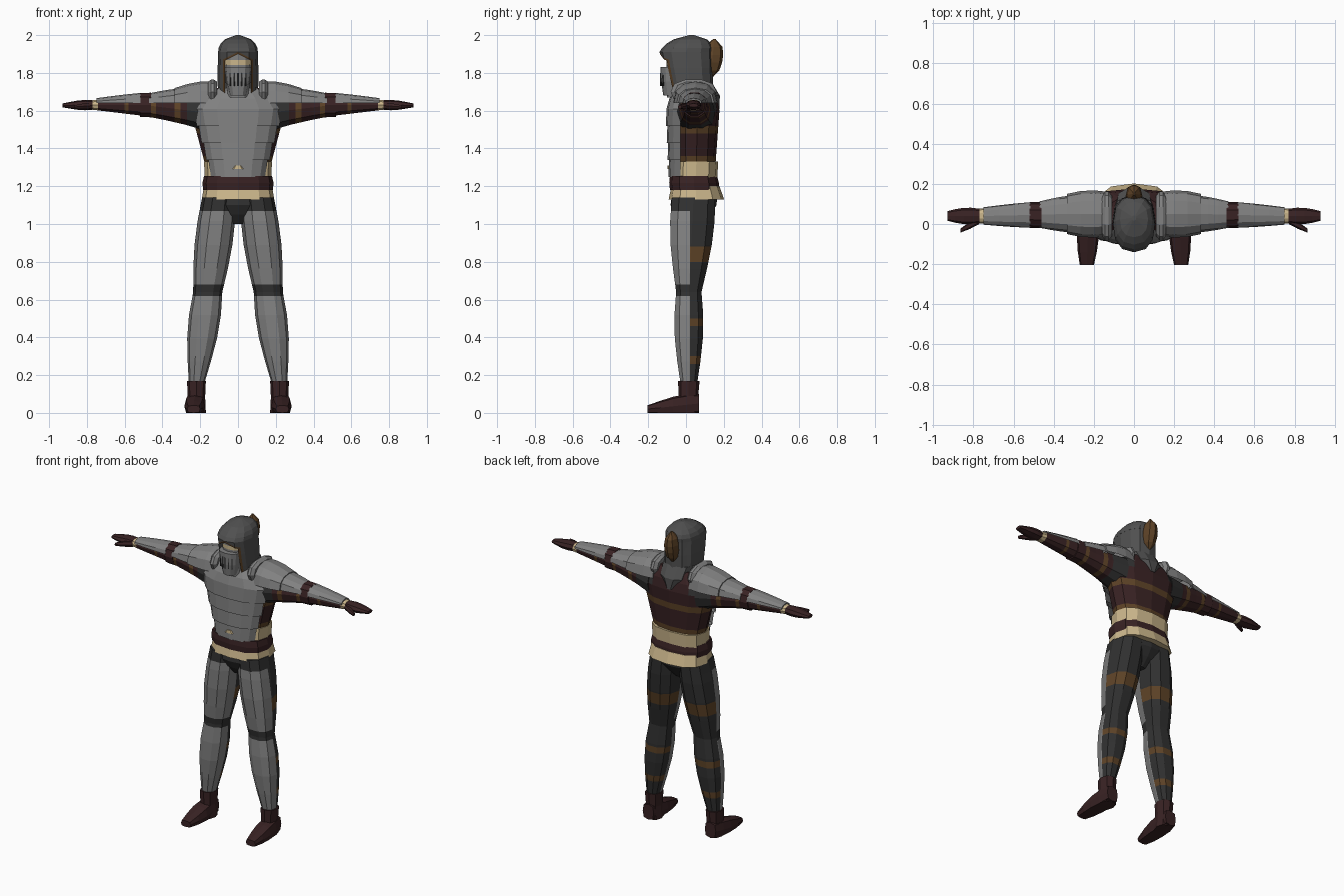
import bpy, bmesh, math
from mathutils import Vector

cube = bpy.data.objects.get("Cube")
if cube:
    bpy.data.objects.remove(cube, do_unlink=True)

PALETTE = {
    "steel": (.22, .22, .22),
    "hood_grey": (.08, .08, .08),
    "charcoal": (.03, .03, .03),
    "maroon": (.04, .016, .017),
    "brown": (.11, .055, .02),
    "cream": (.6, .47, .26),
}
MATERIALS = {}
for colour_name, rgb in PALETTE.items():
    material = bpy.data.materials.new(colour_name)
    material.use_nodes = True
    material.diffuse_color = (*rgb, 1)
    shader = material.node_tree.nodes["Principled BSDF"]
    shader.inputs["Base Color"].default_value = material.diffuse_color
    shader.inputs["Roughness"].default_value = .8
    MATERIALS[colour_name] = material

X, Y, Z = (Vector(row) for row in ((1, 0, 0), (0, 1, 0), (0, 0, 1)))


# Length profiles, scaling the section along a part
def straight(t):
    return 1


def swell(amount):
    return lambda t: 1 + amount * math.sin(math.pi * t)


def dome(t):
    return math.sqrt(1.01 - t * t)


def egg(t):
    return dome(2 * t - 1)


def signed_power(value, exponent):
    return math.copysign(abs(value) ** exponent, value)


def tube(name, axis, start, end, paint, profile=straight, steps=1, sides=8,
         square=.85, cuts=(), stripes=(), band=.02, mirror=False):
    """Loft between two (centre, radii) sections that lie across the axis.
    Paint is a colour or a rule on face centres, where None removes the face.
    Stripes are brown bands along the axis on everything except steel."""
    across, upward = [d for d in (X, Y, Z) if d != axis]
    (centre_a, radii_a), (centre_b, radii_b) = [
        (Vector(centre), Vector(radii)) for centre, radii in (start, end)]
    bm = bmesh.new()
    loops = []
    for step in range(steps + 1):
        t = step / steps
        centre = centre_a.lerp(centre_b, t)
        radii = radii_a.lerp(radii_b, t) * profile(t)
        loop = []
        for side in range(sides):
            angle = math.tau * side / sides
            point = centre + across * radii.x * signed_power(math.cos(angle), square)
            point += upward * radii.y * signed_power(math.sin(angle), square)
            point.z = max(point.z, 0)
            loop.append(bm.verts.new(point))
        loops.append(loop)
    for lower, upper in zip(loops, loops[1:]):
        for side in range(sides):
            after = (side + 1) % sides
            bm.faces.new((lower[side], lower[after], upper[after], upper[side]))
    bm.faces.new(loops[0])
    bm.faces.new(loops[-1])
    bmesh.ops.recalc_face_normals(bm, faces=bm.faces)

    # Crisp colour edges
    edges = [(axis, s + shift) for s in stripes for shift in (-band, band)]
    for normal, distance in [*cuts, *edges]:
        everything = bm.verts[:] + bm.edges[:] + bm.faces[:]
        bmesh.ops.bisect_plane(bm, geom=everything, dist=.00001, plane_no=normal,
                               plane_co=normal * distance / normal.length_squared)
    used, removed = [], []
    for face in bm.faces:
        middle = face.calc_center_median()
        colour = paint(middle) if callable(paint) else paint
        if colour is None:
            removed.append(face)
            continue
        if colour != "steel" and any(abs(middle.dot(axis) - s) < band for s in stripes):
            colour = "brown"
        if colour not in used:
            used.append(colour)
        face.material_index = used.index(colour)
    bmesh.ops.delete(bm, geom=removed, context="FACES")

    mesh = bpy.data.meshes.new(name)
    bm.to_mesh(mesh)
    bm.free()
    for colour in used:
        mesh.materials.append(MATERIALS[colour])
    part = bpy.data.objects.new(name, mesh)
    bpy.context.scene.collection.objects.link(part)
    if mirror:
        part.modifiers.new("mirror", "MIRROR")


# Torso
waist = (0, .055, 1.3), (.17, .1)
chest = (0, .06, 1.6), (.25, .117)
neck = (0, .055, 1.72), (.13, .085)
tube("torso", Z, waist, chest, "maroon", sides=12, stripes=(1.34, 1.5))
tube("upper_back", Z, chest, neck, lambda c: "charcoal" if abs(c.x) > .13 else "maroon",
     swell(.1), steps=2, sides=12, cuts=((X, -.13), (X, .13)))


# Breastplate in overlapping tiers
def front_steel(c):
    return "steel" if c.y < -.03 else None


def breast_section(z, lip=0):
    rise = z - 1.25
    return (0, .03, z), (.15 + lip + .28 * rise, .115 + lip + .05 * rise)


TIERS, TIER_HEIGHT = 4, .09
for tier in range(TIERS):
    bottom = 1.25 + tier * TIER_HEIGHT
    tube("breastplate_tier", Z, breast_section(bottom, .008), breast_section(bottom + TIER_HEIGHT),
         front_steel, sides=16, cuts=[(Y, -.03)])
tube("breastplate_top", Z, breast_section(1.61), ((0, .03, 1.72), (.13, .085)), front_steel,
     swell(.08), steps=2, sides=16, cuts=[(Y, -.03)])
tube("breastplate_point", Z, ((0, .03, 1.22), (.08, .1)), breast_section(1.25), front_steel,
     sides=16, cuts=[(Y, -.03)])

# Waist cloth, belt and skirt
tube("waist_cloth", Z, ((0, .05, 1.22), (.175, .115)), ((0, .055, 1.33), (.18, .115)), "cream", sides=12, square=.75)
tube("belt", Z, ((0, .045, 1.18), (.185, .13)), ((0, .04, 1.255), (.18, .125)), "maroon",
     swell(.03), steps=2, sides=12, square=.75)
tube("skirt", Z, ((0, .055, 1.13), (.192, .147)), ((0, .05, 1.2), (.18, .127)), "cream", sides=12, square=.75)
tube("belly_patch", Z, ((0, -.09, 1.29), (.03, .007)), ((0, -.09, 1.31), (.015, .007)), "cream")
tube("pelvis", Z, ((0, .03, 1), (.04, .05)), ((0, .045, 1.15), (.18, .12)), "charcoal", swell(.3), steps=3, sides=12)


# Legs, plated at the front
def leg_colour(c):
    plated = c.z < .62 or .68 < c.z < 1.07
    return "steel" if plated and c.y < .02 else "charcoal"


hip = (.1, .04, 1.14), (.09, .12)
knee = (.16, .015, .64), (.077, .07)
ankle = (.22, .015, .15), (.04, .045)
leg_cuts = [(Y, .02), (Z, .62), (Z, .68), (Z, 1.07)]
tube("thigh", Z, knee, hip, leg_colour, swell(.2), steps=4, sides=10, cuts=leg_cuts,
     stripes=[.84], band=.04, mirror=True)
tube("calf", Z, ankle, knee, leg_colour, swell(.35), steps=4, sides=10, cuts=leg_cuts,
     stripes=(.28, .48), mirror=True)

# Boots
tube("boot_shaft", Z, ((.22, .01, 0), (.05, .055)), ((.22, .015, .17), (.05, .057)), "maroon",
     swell(-.08), steps=2, mirror=True)
tube("boot_foot", Y, ((.225, .07, .05), (.04, .05)), ((.235, -.205, .02), (.035, .02)), "maroon",
     swell(.45), steps=4, square=.6, mirror=True)

# Arms
shoulder = (.17, .05, 1.59), (.105, .1)
elbow = (.5, .045, 1.63), (.06, .06)
wrist = (.77, .04, 1.63), (.036, .026)
tube("upper_arm", X, shoulder, elbow, lambda c: "charcoal" if c.x < .27 else "maroon", swell(-.08),
     steps=3, sides=10, cuts=[(X, .27)], stripes=(.32, .45), band=.015, mirror=True)
tube("forearm", X, elbow, wrist, lambda c: "cream" if c.x > .74 else "maroon",
     sides=10, cuts=[(X, .74)], stripes=[.59], band=.01, mirror=True)
tube("elbow_wrap", X, ((.46, .045, 1.63), (.066, .068)), ((.52, .045, 1.63), (.064, .066)), "maroon",
     sides=10, mirror=True)


# Shoulder and forearm plates
def upper_steel(c):
    return "steel" if c.z > 1.64 else None


def arm_plate(name, start, end, bulge):
    tube(name, X, start, end, upper_steel, swell(bulge), steps=3, sides=12, cuts=[(Z, 1.64)], mirror=True)


arm_plate("pauldron", ((.13, .05, 1.64), (.11, .115)), ((.335, .05, 1.64), (.1, .08)), .12)
arm_plate("upper_arm_plate", ((.32, .05, 1.64), (.092, .077)), ((.47, .047, 1.63), (.068, .062)), .03)
arm_plate("vambrace", ((.515, .045, 1.63), (.066, .064)), ((.75, .04, 1.63), (.046, .036)), .03)
tube("shoulder_collar", X, ((.11, .04, 1.7), (.1, .055)), ((.16, .04, 1.7), (.1, .055)), "steel",
     swell(.25), steps=3, sides=10, mirror=True)

# Hands
tube("hand", X, wrist, ((.93, .04, 1.628), (.024, .01)), "maroon", swell(.35), steps=4, mirror=True)
tube("thumb", X, ((.77, .02, 1.627), (.02, .018)), ((.865, -.033, 1.62), (.01, .01)), "maroon",
     swell(.2), steps=2, sides=6, mirror=True)

# Hood with a pointed face opening and brown rim
HALF_OPENING, PEAK, SLOPE, RIM = .07, 1.9, .5, .01


def hood_colour(c):
    outside = max(abs(c.x) - HALF_OPENING, c.z - PEAK + SLOPE * abs(c.x))
    if c.y > 0 or outside > RIM:
        return "hood_grey"
    return "brown" if outside > 0 else None


hood_cuts = [(Y, 0)]
for grow in (0, RIM):
    for side in (X, -X):
        hood_cuts += [(side, HALF_OPENING + grow), (Z + side * SLOPE, PEAK + grow)]
brow = (0, 0, 1.91), (.105, .14)
tube("hood", Z, ((0, .03, 1.66), (.105, .11)), brow, hood_colour, swell(.03), steps=3, sides=12, cuts=hood_cuts)
tube("hood_crown", Z, brow, ((0, .03, 2), (.105, .13)), "hood_grey", dome, steps=4, sides=12)
tube("hood_drape", Z, ((0, .14, 1.61), (.03, .04)), ((0, .07, 1.75), (.1, .07)), "hood_grey",
     swell(.4), steps=2, sides=10)
tube("hood_tail", Z, ((0, .13, 1.77), (.042, .05)), ((0, .15, 1.98), (.042, .06)), "brown", egg, steps=5)

# Helm and slotted visor
tube("helm", Z, ((0, -.03, 1.67), (.06, .07)), ((0, -.03, 1.91), (.075, .075)),
     lambda c: "cream" if abs(c.z - 1.855) < .012 else "steel", sides=12,
     cuts=[(Z, 1.843), (Z, 1.867)])
tube("visor", Z, ((0, -.07, 1.68), (.045, .05)), ((0, -.075, 1.83), (.07, .06)), "steel",
     swell(.08), steps=2, sides=12)
for slot in range(-2, 3):
    x, y = .02 * slot, -.133 + .006 * abs(slot)
    tube("visor_slit", Z, ((x, y, 1.73), (.004, .004)), ((x, y, 1.8), (.004, .004)), "charcoal", sides=4)
